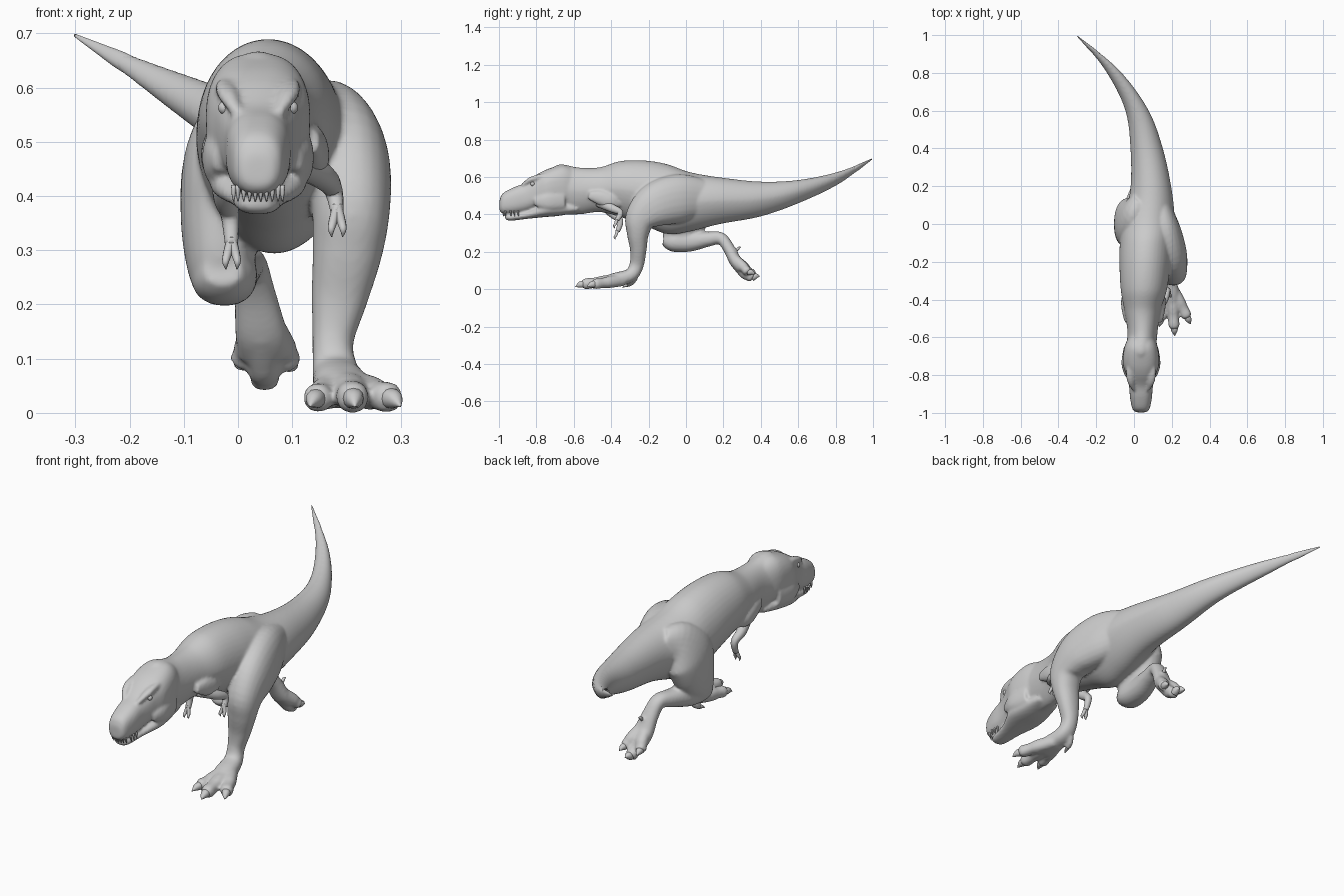
import bpy, bmesh, math
from mathutils import Vector

HX = 0.037  # head centre line


def spline(rows, n):
    """Catmull-Rom through rows of numbers."""
    out = []
    for i in range(len(rows) - 1):
        p = [rows[max(0, min(len(rows) - 1, i + k))] for k in (-1, 0, 1, 2)]
        for s in range(n):
            t = s / n
            out.append([0.5 * (2 * b + (c - a) * t + (2 * a - 5 * b + 4 * c - d) * t * t
                               + (3 * b - a - 3 * c + d) * t ** 3) for a, b, c, d in zip(*p)])
    out.append(list(rows[-1]))
    return out


def loft(bm, rows, flat=False, power=0.9, n=5, seg=24, taper=0):
    """Skin rings (x, y, z, side radius, other radius); flat keeps rings facing y, taper narrows the underside."""
    pts = spline(rows, n)
    rings = []
    for i, (x, y, z, a, b) in enumerate(pts):
        t = Vector((0, 1, 0))
        if not flat:
            t = (Vector(pts[min(i + 1, len(pts) - 1)][:3]) - Vector(pts[max(i - 1, 0)][:3])).normalized()
        side = Vector((1, 0, 0))
        side = (side - t * side.dot(t)).normalized()
        up = side.cross(t)
        ring = []
        for k in range(seg):
            c, s = math.cos(2 * math.pi * k / seg), math.sin(2 * math.pi * k / seg)
            c = math.copysign(abs(c) ** power, c) * (1 + taper * min(0, s))
            s = math.copysign(abs(s) ** power, s)
            ring.append(bm.verts.new(Vector((x, y, z)) + side * c * max(a, .001) + up * s * max(b, .001)))
        rings.append(ring)
    for r, q in zip(rings, rings[1:]):
        for k in range(seg):
            bm.faces.new((r[k], r[(k + 1) % seg], q[(k + 1) % seg], q[k]))
    bm.faces.new(rings[0][::-1])
    bm.faces.new(rings[-1])


def profile(rows):
    """(y, x, top, bottom, half width) -> loft rows."""
    return [(x, y, (t + b) / 2, w, (t - b) / 2) for y, x, t, b, w in rows]


def finish(bm, name):
    bmesh.ops.recalc_face_normals(bm, faces=bm.faces)
    me = bpy.data.meshes.new(name)
    bm.to_mesh(me)
    bm.free()
    for f in me.polygons:
        f.use_smooth = True
    ob = bpy.data.objects.new(name, me)
    bpy.context.collection.objects.link(ob)
    return ob


body = bmesh.new()
# neck, trunk and tail
trunk = profile([
    (-.72, HX, .645, .40, .075), (-.67, HX, .668, .40, .08), (-.57, .045, .65, .40, .08),
    (-.46, .045, .652, .412, .096), (-.35, .052, .685, .385, .122), (-.22, .058, .688, .34, .135),
    (-.10, .065, .668, .295, .14), (.02, .077, .626, .308, .138), (.18, .09, .598, .348, .11),
    (.40, .067, .575, .389, .086), (.61, .012, .585, .463, .061), (.82, -.12, .63, .564, .037),
    (.995, -.3, .699, .693, .003)])
loft(body, trunk, flat=True, power=1, n=8, seg=40, taper=.15)
# skull
loft(body, profile([
    (-.997, HX, .475, .42, .026), (-.98, HX, .512, .404, .045), (-.92, HX, .545, .402, .058),
    (-.86, HX, .569, .412, .063), (-.80, HX, .612, .43, .078), (-.74, HX, .642, .44, .096),
    (-.66, HX, .664, .44, .09), (-.6, .04, .645, .43, .07)]), flat=True, power=.78, seg=32)
# lower jaw
loft(body, profile([
    (-.968, HX, .395, .376, .02), (-.94, HX, .402, .366, .038), (-.85, HX, .418, .376, .055),
    (-.76, HX, .46, .385, .088), (-.68, HX, .47, .392, .082), (-.58, .04, .45, .41, .06)]),
    flat=True, power=.85)
for s in (-1, 1):
    # brow ridges, cheek bulges and shoulders
    loft(body, [(HX + s * .038, -.88, .552, .008, .008), (HX + s * .056, -.83, .586, .018, .014),
                (HX + s * .062, -.77, .603, .016, .014), (HX + s * .055, -.71, .61, .008, .008)])
    loft(body, [(HX + s * .07, -.81, .465, .012, .02), (HX + s * .083, -.74, .47, .02, .045),
                (HX + s * .07, -.65, .48, .02, .05)])
    loft(body, [(.05 + s * .09, -.52, .5, .01, .02), (.05 + s * .088, -.46, .49, .026, .04),
                (.05 + s * .09, -.4, .47, .028, .04), (.05 + s * .09, -.35, .46, .01, .02)])
# planted leg: thigh, shin, ankle
loft(body, [(.11, .2, .46, .05, .07), (.135, .08, .485, .066, .105), (.165, -.04, .485, .084, .13),
            (.197, -.16, .45, .083, .12),
            (.208, -.24, .38, .073, .087), (.202, -.257, .3, .065, .06), (.187, -.255, .21, .052, .044),
            (.175, -.264, .13, .038, .038), (.18, -.295, .075, .043, .037), (.19, -.37, .052, .05, .038),
            (.2, -.42, .04, .04, .034)])
# trailing leg: thigh, shin, ankle
loft(body, [(.045, .12, .54, .06, .06), (.0, .06, .515, .07, .1), (-.022, .015, .45, .08, .135),
            (-.033, -.01, .36, .073, .12), (-.032, -.04, .28, .064, .09), (-.028, -.05, .235, .052, .062),
            (-.028, -.055, .205, .022, .032)])
loft(body, [(-.028, -.12, .265, .035, .03), (-.027, -.07, .255, .06, .054), (-.02, .02, .255, .056, .054),
            (0, .12, .268, .044, .04), (.018, .185, .272, .036, .033), (.03, .225, .225, .038, .031),
            (.042, .265, .15, .048, .033), (.05, .30, .11, .05, .031)])

claws = bmesh.new()


def toe(start, mid, end, tip, r):
    """One toe in the body plus its claw."""
    a, b, c, d = (Vector(p) for p in (start, mid, end, tip))
    loft(body, [(*a, r, r), (*b, r, r), (*((b + c) / 2), r * .88, r * .84), (*c, r * .88, r * .88),
                (*(c + (c - b) * .18), r * .4, r * .4)], seg=16)
    loft(claws, [(*c, r * .6, r * .6), (*(c.lerp(d, .5) + Vector((0, 0, .004))), r * .5, r * .5),
                 (*d, .001, .001)], seg=12)


# toes of the planted foot
toe((.19, -.35, .05), (.205, -.44, .04), (.212, -.54, .028), (.216, -.592, .012), .033)
toe((.2, -.34, .048), (.24, -.41, .038), (.278, -.485, .028), (.3, -.53, .012), .032)
toe((.18, -.34, .048), (.162, -.42, .036), (.146, -.495, .027), (.133, -.545, .012), .03)
toe((.16, -.27, .06), (.15, -.29, .035), (.145, -.31, .022), (.138, -.34, .008), .015)
# toes of the trailing foot
toe((.042, .26, .15), (.048, .315, .085), (.05, .352, .062), (.052, .395, .07), .031)
toe((.033, .26, .16), (.02, .31, .12), (.009, .335, .095), (.003, .375, .085), .028)
toe((.058, .26, .16), (.08, .305, .12), (.094, .33, .092), (.1, .37, .08), .028)
toe((.04, .235, .2), (.045, .26, .205), (.047, .272, .21), (.05, .295, .225), .013)

ob = finish(body, "body")
m = ob.modifiers.new("fuse", 'REMESH')
m.mode = 'VOXEL'
m.voxel_size = .0065
m.use_smooth_shade = True
m = ob.modifiers.new("soften", 'SMOOTH')
m.factor = .5
m.iterations = 9
finish(claws, "toe_claws")

# slender end of the tail
tip = bmesh.new()
end = spline(trunk, 8)[-6:]
for k in (3, 4):
    end[0][k] *= .85
loft(tip, end, flat=True, power=1, n=2, taper=.15)
finish(tip, "tail_tip")

# small arms with two fingers
for name, pts in (("right_arm", [(.11, -.46, .465), (.158, -.40, .435), (.176, -.352, .41), (.183, -.368, .37)]),
                  ("left_arm", [(-.01, -.45, .46), (-.024, -.395, .405), (-.015, -.352, .365), (-.012, -.365, .31)])):
    arm = bmesh.new()
    loft(arm, [(*p, r, r) for p, r in zip(pts, (.03, .023, .017, .012))], seg=14)
    w = Vector(pts[-1])
    for s in (-1, 1):
        loft(arm, [(*(w + Vector((0, 0, .012))), .009, .009), (*(w + Vector((s * .008, -.008, -.018))), .008, .008),
                   (*(w + Vector((s * .011, -.016, -.032))), .006, .006),
                   (*(w + Vector((s * .01, -.012, -.045))), .001, .001)], seg=10)
    finish(arm, name)

# short teeth around the front of the upper jaw
teeth = bmesh.new()
for s in (-1, 1):
    for k in range(7):
        a = k / 6
        x = HX + s * (.005 + .04 * min(1, a * 1.6))
        y = -.978 + .02 * min(1, a * 1.6) ** 2 + max(0, a - .5) * .12
        loft(teeth, [(x, y, .42, .0045, .0045), (x, y, .405, .004, .004), (x, y + .003, .39, .001, .001)], seg=8, n=2)
finish(teeth, "teeth")

# eyes under the brows
eyes = bmesh.new()
for s in (-1, 1):
    e = bmesh.ops.create_uvsphere(eyes, u_segments=16, v_segments=10, radius=.012)
    bmesh.ops.translate(eyes, verts=e["verts"], vec=(HX + s * .062, -.82, .563))
finish(eyes, "eyes")
